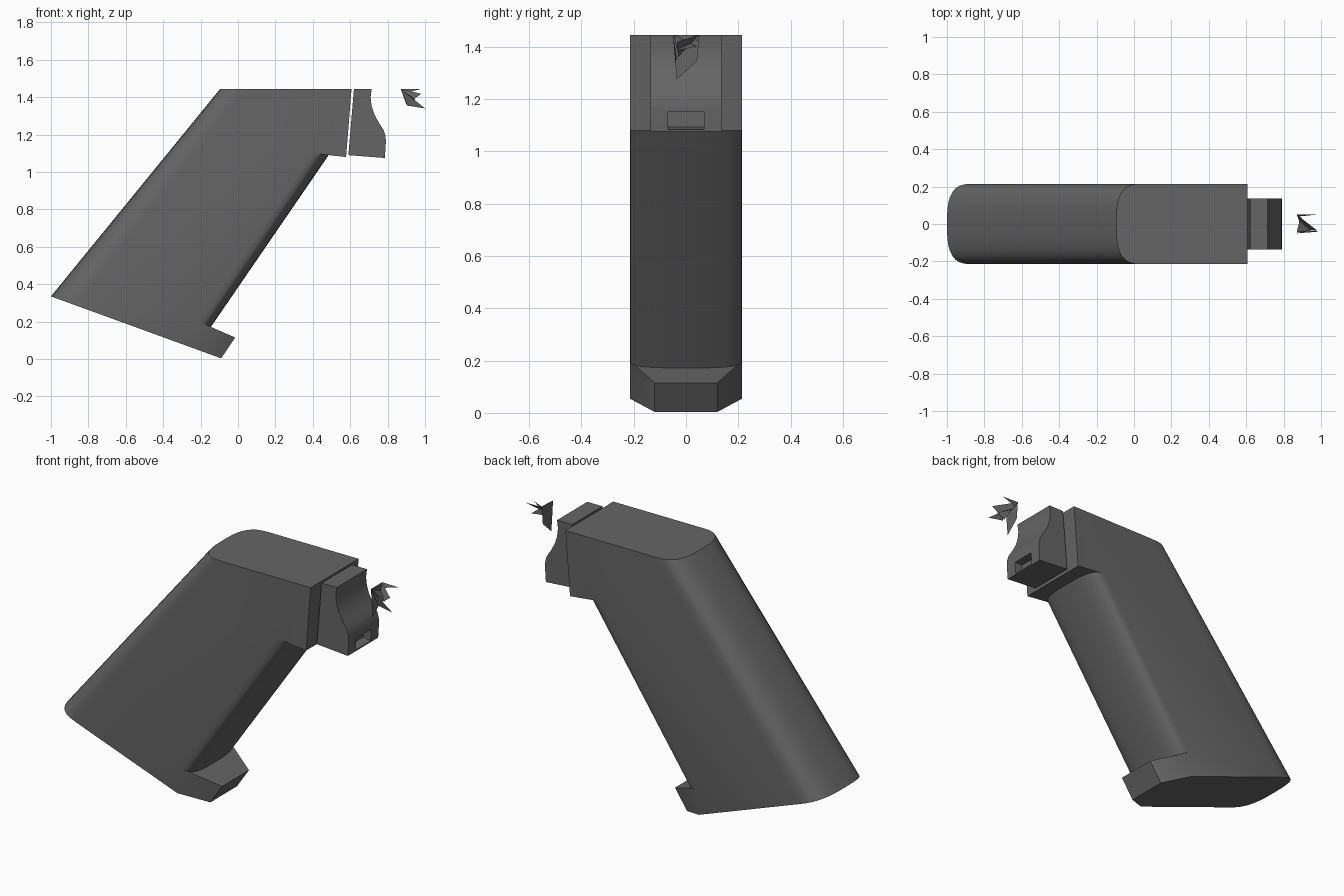
import bpy, bmesh, math

cube = bpy.data.objects.get("Cube")
if cube:
    bpy.data.objects.remove(cube, do_unlink=True)

grey = bpy.data.materials.new("dark grey")
grey.use_nodes = True
COLOUR = (0.13, 0.13, 0.13, 1)
grey.diffuse_color = COLOUR
grey.node_tree.nodes["Principled BSDF"].inputs["Base Color"].default_value = COLOUR

W = 0.215   # half width of the grip
N = 16      # segments across each rounded edge


def finish(name, bm, solid=True):
    if solid:
        bmesh.ops.recalc_face_normals(bm, faces=bm.faces)
    mesh = bpy.data.meshes.new(name)
    bm.to_mesh(mesh)
    bm.free()
    obj = bpy.data.objects.new(name, mesh)
    bpy.context.collection.objects.link(obj)
    mesh.materials.append(grey)
    return obj


def smooth(obj, degrees):
    bpy.ops.object.select_all(action='DESELECT')
    obj.select_set(True)
    bpy.context.view_layer.objects.active = obj
    bpy.ops.object.shade_smooth_by_angle(angle=math.radians(degrees))


def rounded_edge(bm, x_mid, x_side, height):
    """Row of points across the width, rounded between middle and sides."""
    row = []
    for i in range(N + 1):
        a = math.pi * (i / N - 0.5)
        y = math.copysign(abs(math.sin(a)) ** (2 / 3), a) * W
        x = x_side + (x_mid - x_side) * abs(math.cos(a)) ** (2 / 3)
        row.append(bm.verts.new((x, y, height(x))))
    return row


def pair(bm, x, z, half):
    return [bm.verts.new((x, s * half, z)) for s in (-1, 1)]


def base_z(x):
    return 0.335 - 0.364 * (x + 1)


# Grip: rounded back and front edges, squared head, chamfered toe
bm = bmesh.new()
back_top = rounded_edge(bm, -0.095, 0.05, lambda x: 1.445)
back_base = rounded_edge(bm, -1.0, -0.86, base_z)
front_top = rounded_edge(bm, 0.485, 0.40, lambda x: 1.10 - 0.11 * (x - 0.4))
front_base = rounded_edge(bm, -0.145, -0.21, lambda x: 0.2 - 0.436 * (x + 0.21))
head_top = pair(bm, 0.607, 1.445, W)
head_low = pair(bm, 0.578, 1.08, W)
toe_side = pair(bm, -0.23, base_z(-0.23), W)
toe_low = pair(bm, -0.09, base_z(-0.09), 0.12)
toe_top = pair(bm, -0.015, 0.115, 0.12)

for low, high in ((back_base, back_top), (front_base, front_top)):
    for i in range(N):
        bm.faces.new((low[i], low[i + 1], high[i + 1], high[i]))
bm.faces.new(back_top + head_top[::-1])
bm.faces.new(head_top + head_low[::-1])
bm.faces.new(front_top + head_low[::-1])
bm.faces.new(front_base + toe_top[::-1])
bm.faces.new(toe_top + toe_low[::-1])
bm.faces.new(back_base + [toe_side[1], toe_low[1], toe_low[0], toe_side[0]])
for k, end in ((0, 0), (1, -1)):
    bm.faces.new((back_base[end], back_top[end], head_top[k], head_low[k],
                  front_top[end], front_base[end], toe_side[k]))
    bm.faces.new((front_base[end], toe_top[k], toe_low[k], toe_side[k]))
smooth(finish("grip", bm), 30)

# Front block: side profile with a scooped front, extruded across the width
profile = [(0.62, 1.445), (0.715, 1.445), (0.709, 1.40), (0.714, 1.355),
           (0.728, 1.31), (0.752, 1.265), (0.778, 1.225), (0.788, 1.195),
           (0.791, 1.165), (0.785, 1.075), (0.59, 1.09)]
bm = bmesh.new()
face = bm.faces.new([bm.verts.new((x, -0.136, z)) for x, z in profile])
side = bmesh.ops.extrude_face_region(bm, geom=[face])["geom"]
bmesh.ops.translate(bm, vec=(0, 0.272, 0),
                    verts=[v for v in side if isinstance(v, bmesh.types.BMVert)])
block = finish("front_block", bm)

# Small pocket in the face of the block
bm = bmesh.new()
bmesh.ops.create_cube(bm, size=1)
for v in bm.verts:
    x, y, z = v.co
    inner = x < 0
    v.co = (0.74 if inner else 0.84, y * 0.136,
            1.15 if z > 0 else (1.093 if inner else 1.07))
cutter = finish("pocket_cutter", bm)
cut = block.modifiers.new("pocket", 'BOOLEAN')
cut.object = cutter
cut.solver = 'EXACT'
bpy.context.view_layer.objects.active = block
bpy.ops.object.modifier_apply(modifier=cut.name)
bpy.data.objects.remove(cutter, do_unlink=True)
smooth(block, 30)

# Loose jagged shard: one flat plate with thin spikes pointing forward
bm = bmesh.new()
plate = [bm.verts.new((0.87, y, z)) for y, z in
         ((-0.05, 1.445), (-0.035, 1.275), (0.042, 1.345), (0.052, 1.445))]
bm.faces.new(plate)
spikes = [((0.87, -0.05, 1.445), (0.905, -0.035, 1.355), (1.0, -0.04, 1.34)),
          ((0.87, 0.05, 1.445), (0.90, -0.03, 1.36), (0.98, -0.035, 1.418)),
          ((0.87, 0.052, 1.445), (0.88, 0.04, 1.42), (0.975, 0.05, 1.443)),
          ((0.87, -0.045, 1.445), (0.89, 0.04, 1.40), (0.95, -0.035, 1.385))]
for spike in spikes:
    bm.faces.new([bm.verts.new(p) for p in spike])
finish("shard", bm, solid=False)
